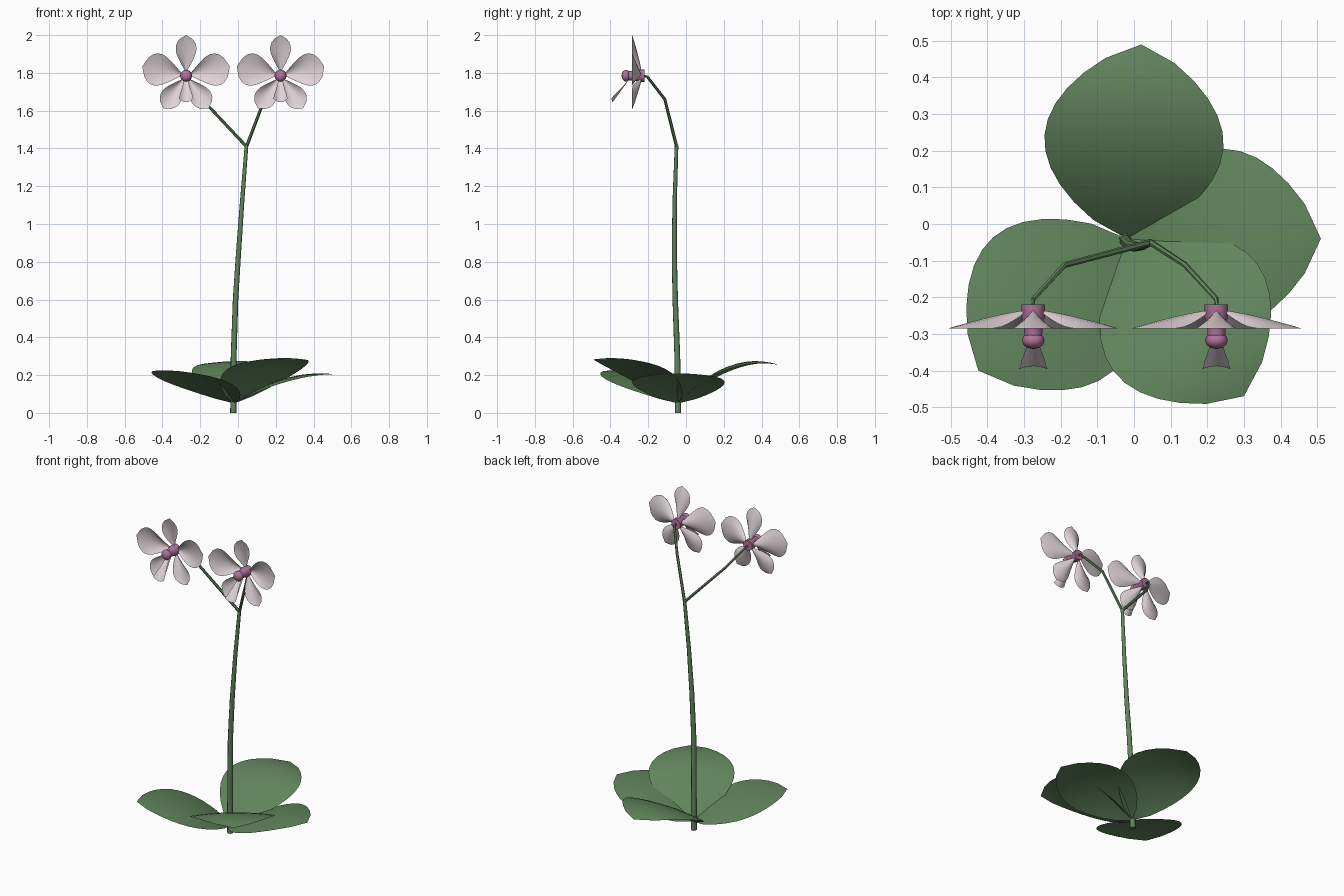
import bpy, bmesh, math
from mathutils import Vector

if "Cube" in bpy.data.objects:
    bpy.data.objects.remove(bpy.data.objects["Cube"])


def material(name, rgb):
    m = bpy.data.materials.new(name)
    m.diffuse_color = (*rgb, 1)
    m.use_nodes = True
    m.node_tree.nodes["Principled BSDF"].inputs["Base Color"].default_value = m.diffuse_color
    return m


GREEN = material("leaf green", (0.120, 0.235, 0.108))
WHITE = material("pale petal", (0.74, 0.65, 0.68))
PINK = material("orchid pink", (0.44, 0.17, 0.33))


def finish(name, bm, mat, angle=60):
    me = bpy.data.meshes.new(name)
    bm.to_mesh(me)
    bm.free()
    ob = bpy.data.objects.new(name, me)
    bpy.context.collection.objects.link(ob)
    me.materials.append(mat)
    bpy.ops.object.select_all(action='DESELECT')
    ob.select_set(True)
    bpy.context.view_layer.objects.active = ob
    bpy.ops.object.shade_smooth_by_angle(angle=math.radians(angle))
    return ob


def blade(name, mat, point, rows, cols):
    """Sheet from point(t, s): t runs base to tip, s runs -1 to 1 across."""
    bm = bmesh.new()
    grid = [[bm.verts.new(point(i / rows, 2 * j / cols - 1)) for j in range(cols + 1)]
            for i in range(rows + 1)]
    for a, b in zip(grid, grid[1:]):
        for j in range(cols):
            bm.faces.new((a[j], a[j + 1], b[j + 1], b[j]))
    bmesh.ops.remove_doubles(bm, verts=bm.verts, dist=1e-5)
    return finish(name, bm, mat)


def tube(name, mat, points, radii, sides=8):
    """Capped tube through the points with a radius at each."""
    bm = bmesh.new()
    pts = [Vector(p) for p in points]
    rings = []
    for i, p in enumerate(pts):
        d = (pts[min(i + 1, len(pts) - 1)] - pts[max(i - 1, 0)]).normalized()
        u = d.cross(Vector((0.3, 1, 0.1)) if abs(d.y) < 0.7 else Vector((1, 0, 0))).normalized()
        v = d.cross(u)
        ring = []
        for k in range(sides):
            a = 2 * math.pi * k / sides
            ring.append(bm.verts.new(p + radii[i] * (math.cos(a) * u + math.sin(a) * v)))
        rings.append(ring)
    for a, b in zip(rings, rings[1:]):
        for k in range(sides):
            n = (k + 1) % sides
            bm.faces.new((a[k], a[n], b[n], b[k]))
    bm.faces.new(rings[0][::-1])
    bm.faces.new(rings[-1])
    bmesh.ops.recalc_face_normals(bm, faces=bm.faces)
    return finish(name, bm, mat, 50)


# Broad basal leaves: tip position, then rise and arch of the midrib
ROOT = Vector((-0.02, -0.04, 0.05))


def leaf(name, tip, rise, arch):
    axis = Vector((*tip, 0)) - Vector((ROOT.x, ROOT.y, 0))
    side = Vector((axis.y, -axis.x, 0)).normalized()

    def point(t, s):
        w = 0.245 * max(0, math.sin(math.pi * t)) ** 0.7
        z = rise * t - arch * t * t - 0.02 * s * s * math.sin(math.pi * t)
        return ROOT + axis * t - side * (w * s) + Vector((0, 0, z))
    blade(name, GREEN, point, 12, 8)


leaf("back_leaf", (0.02, 0.49), 0.58, 0.375)
leaf("right_leaf", (0.51, -0.04), 0.37, 0.215)
leaf("front_left_leaf", (-0.425, -0.40), 0.37, 0.195)
leaf("front_right_leaf", (0.30, -0.47), 0.58, 0.35)

# Tall gently bowed flower stem
tube("stem", GREEN,
     [(-0.025, -0.042, 0), (-0.023, -0.046, 0.3), (-0.013, -0.057, 0.6), (0.003, -0.062, 0.85),
      (0.022, -0.06, 1.12), (0.045, -0.05, 1.415)],
     [0.017, 0.016, 0.015, 0.014, 0.012, 0.010])


# Cupped petal: narrow at the base, rounded at the tip
def petal(name, cx, cz, degrees, length, width):
    a = math.radians(degrees)
    out = Vector((math.cos(a), 0, math.sin(a)))
    side = Vector((-out.z, 0, out.x))

    def point(t, s):
        w = width * max(0, math.sin(math.pi * t ** 1.6)) ** 0.65
        rim = -0.05 * math.sin(math.pi / 2 * min(1, t / 0.55))
        mid = -0.05 * t ** 1.3
        y = -0.235 + mid + (rim - mid) * s * s
        return Vector((cx, y, cz)) + out * (0.015 + (length - 0.015) * t) + side * (w * s)
    blade(name, WHITE, point, 10, 6)


# Lip hanging forward and down
def lip(name, cx, cz):
    def point(t, s):
        w = 0.043 * (0.3 + 0.7 * t ** 1.5) * (1 if t < 0.85 else 0.9)
        end = 0.02 * s * s * t
        return Vector((cx + w * s, -0.305 - 0.083 * t - 0.008 * s * s * t,
                       cz - 0.025 - 0.115 * t + end))
    blade(name, WHITE, point, 8, 6)


FLOWER_Z = 1.785
for label, cx, bend in (("left", -0.275, -0.19), ("right", 0.225, 0.14)):
    tube(label + "_branch", GREEN,
         [(0.045, -0.05, 1.41), (bend, -0.112, 1.66), (cx, -0.205, 1.78), (cx, -0.23, FLOWER_Z)],
         [0.009, 0.008, 0.007, 0.007], 6)
    for part, deg, length, width in (("top", 90, 0.215, 0.055),
                                     ("upper_left", 168, 0.237, 0.086),
                                     ("upper_right", 12, 0.237, 0.086),
                                     ("lower_left", 235, 0.21, 0.057),
                                     ("lower_right", 305, 0.21, 0.057)):
        petal(f"{label}_{part}_petal", cx, FLOWER_Z, deg, length, width)
    lip(label + "_lip", cx, FLOWER_Z)
    # Flower centre: collar, narrowing column and rounded cap
    tube(label + "_column", PINK,
         [(cx, y, FLOWER_Z) for y in (-0.22, -0.255, -0.27, -0.31)],
         [0.032, 0.032, 0.026, 0.024], 12)
    bm = bmesh.new()
    bmesh.ops.create_uvsphere(bm, u_segments=12, v_segments=8, radius=0.031)
    bmesh.ops.scale(bm, vec=(1, 0.75, 1), verts=bm.verts)
    bmesh.ops.translate(bm, vec=(cx, -0.318, FLOWER_Z), verts=bm.verts)
    finish(label + "_column_cap", bm, PINK)
